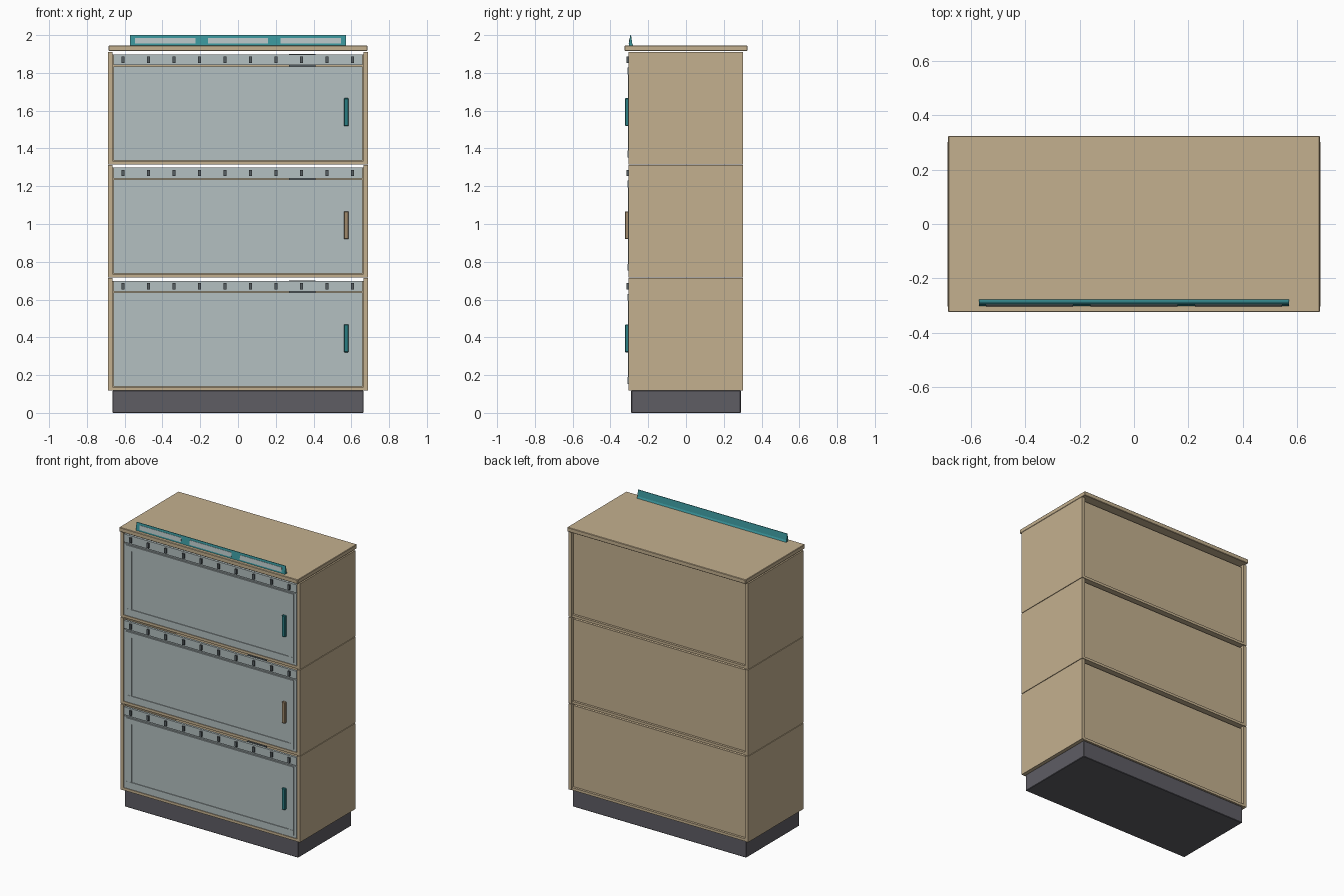
import bpy, bmesh

cube = bpy.data.objects.get("Cube")
if cube:
    bpy.data.objects.remove(cube, do_unlink=True)


def material(name, hex_code):
    def linear(c):
        return c / 12.92 if c <= 0.04045 else ((c + 0.055) / 1.055) ** 2.4
    col = [linear(int(hex_code[i:i + 2], 16) / 255) for i in (0, 2, 4)] + [1.0]
    m = bpy.data.materials.new(name)
    m.use_nodes = True
    m.diffuse_color = col
    m.node_tree.nodes["Principled BSDF"].inputs["Base Color"].default_value = col
    return m


wood = material("pale wood", "C4B08F")
grey = material("pale blue grey", "B4C0C1")
dark = material("charcoal", "5E5D64")
slot = material("slot grey", "555D61")
teal = material("teal", "3A959B")
deep_teal = material("deep teal", "2A7D82")
brown = material("handle brown", "A08A6C")


def finish(name, bm, mat):
    bmesh.ops.recalc_face_normals(bm, faces=bm.faces)
    me = bpy.data.meshes.new(name)
    bm.to_mesh(me)
    bm.free()
    me.materials.append(mat)
    ob = bpy.data.objects.new(name, me)
    bpy.context.collection.objects.link(ob)
    return ob


def box(name, xs, ys, zs, mat, bevel=0):
    bm = bmesh.new()
    bmesh.ops.create_cube(bm, size=1)
    for v in bm.verts:
        v.co = [lo + (c + 0.5) * (hi - lo)
                for c, (lo, hi) in zip(v.co, (xs, ys, zs))]
    if bevel:
        bmesh.ops.bevel(bm, geom=bm.edges[:], offset=bevel, segments=1, affect='EDGES')
    return finish(name, bm, mat)


# Plinth and worktop
box("plinth", (-0.665, 0.665), (-0.29, 0.29), (0, 0.118), dark, 0.003)
box("top_board", (-0.685, 0.685), (-0.325, 0.325), (1.915, 1.945), wood, 0.003)

# Three stacked units
PITCH, HEIGHT = 0.599, 0.595
for i, handle_mat in enumerate((deep_teal, brown, deep_teal)):
    z = 0.118 + i * PITCH
    top = z + HEIGHT
    tag = ("lower", "middle", "upper")[i]

    # Carcass, open at the top
    for side, s in (("left", 1), ("right", -1)):
        box(f"{tag}_{side}_side", sorted((s * 0.665, s * 0.688)),
            (-0.304, 0.302), (z, top), wood)
    box(f"{tag}_bottom", (-0.665, 0.665), (-0.303, 0.3), (z, z + 0.018), wood)
    box(f"{tag}_back", (-0.665, 0.665), (0.268, 0.284), (z + 0.018, top - 0.014), wood)

    # Header strip with raised slots
    box(f"{tag}_header", (-0.66, 0.66), (-0.304, -0.288), (top - 0.07, top - 0.014), grey)
    for k in range(10):
        x = -0.608 + k * 0.135
        box(f"{tag}_slot_{k + 1}", (x - 0.008, x + 0.008), (-0.314, -0.304),
            (top - 0.059, top - 0.025), slot)
    box(f"{tag}_latch", (0.27, 0.41), (-0.286, -0.27), (top - 0.076, top - 0.012), slot)

    # Door with raised rails and stiles
    box(f"{tag}_door", (-0.66, 0.66), (-0.304, -0.286), (z + 0.021, top - 0.076), grey)
    for part, low in (("bottom", z + 0.036), ("top", z + 0.476)):
        box(f"{tag}_{part}_rail", (-0.642, 0.642), (-0.309, -0.304), (low, low + 0.036), grey)
    for side, s in (("left", 1), ("right", -1)):
        box(f"{tag}_{side}_stile", sorted((s * 0.602, s * 0.642)),
            (-0.308, -0.304), (z + 0.072, z + 0.476), grey)
    box(f"{tag}_handle", (0.56, 0.586), (-0.323, -0.304),
        (z + 0.203, z + 0.35), handle_mat, 0.003)

# Sloping display rail: wedge section, wide at the foot
SECTION = [(-0.303, 1.945), (-0.279, 1.945), (-0.285, 1.957), (-0.291, 2.0), (-0.295, 2.0)]
bm = bmesh.new()
ends = [[bm.verts.new((x, y, h)) for y, h in SECTION] for x in (-0.572, 0.572)]
for ring in ends:
    bm.faces.new(ring)
for a in range(len(SECTION)):
    b = (a + 1) % len(SECTION)
    bm.faces.new((ends[0][a], ends[0][b], ends[1][b], ends[1][a]))
finish("display_rail", bm, teal)

# Pale plates lying on the sloping front of the rail
for name, x in (("right", -0.385), ("centre", 0), ("left", 0.385)):
    plate = box(f"{name}_label_plate", (x - 0.16, x + 0.16), (-0.002, 0.002),
                (1.955, 1.985), grey)
    for v in plate.data.vertices:
        v.co.y += -0.303 + (v.co.z - 1.945) * 0.145
